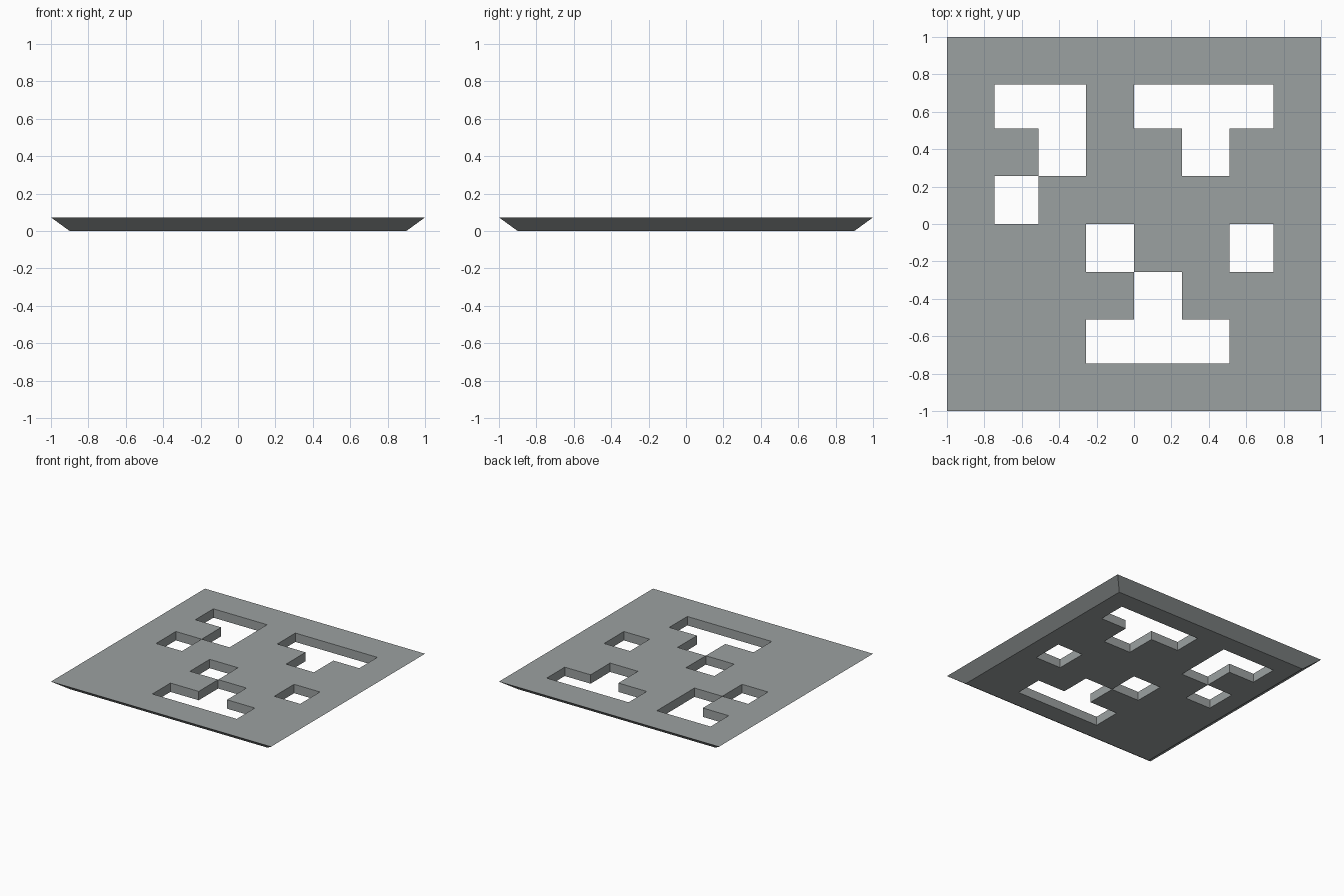
import bpy, bmesh

if "Cube" in bpy.data.objects:
    bpy.data.objects.remove(bpy.data.objects["Cube"])

# Plate laid out on an 8 x 8 cell grid; '.' marks cut-out cells (top row = +y)
LAYOUT = [
    "########",
    "#..#...#",
    "##.##.##",
    "#.######",
    "###.##.#",
    "####.###",
    "###...##",
    "########",
][::-1]
LINES = [-1, -0.745, -0.51, -0.257, 0, 0.257, 0.51, 0.745, 1]
HEIGHT = 0.073
BASE_HALF = 0.9  # the underside is smaller, giving the sloped rim

bm = bmesh.new()
verts = {}


def vert(i, j, top):
    """Shared grid vertex on the top or bottom face."""
    key = (i, j, top)
    if key not in verts:
        x, y = LINES[i], LINES[j]
        if not top:
            x, y = (max(-BASE_HALF, min(BASE_HALF, c)) for c in (x, y))
        verts[key] = bm.verts.new((x, y, HEIGHT if top else 0))
    return verts[key]


def solid(i, j):
    return 0 <= i < 8 and 0 <= j < 8 and LAYOUT[j][i] == "#"


for j in range(8):
    for i in range(8):
        if not solid(i, j):
            continue
        ring = [(i, j), (i + 1, j), (i + 1, j + 1), (i, j + 1)]
        # top and bottom of the cell
        bm.faces.new([vert(*c, True) for c in ring])
        bm.faces.new([vert(*c, False) for c in reversed(ring)])
        # walls wherever the neighbouring cell is empty
        for k, (dx, dy) in enumerate([(0, -1), (1, 0), (0, 1), (-1, 0)]):
            if not solid(i + dx, j + dy):
                a, b = ring[k], ring[(k + 1) % 4]
                bm.faces.new([vert(*a, False), vert(*b, False),
                              vert(*b, True), vert(*a, True)])

mesh = bpy.data.meshes.new("pierced_plate")
bm.to_mesh(mesh)
bm.free()
plate = bpy.data.objects.new("pierced_plate", mesh)
bpy.context.collection.objects.link(plate)

# dark slate grey finish
slate = bpy.data.materials.new("slate_grey")
slate.diffuse_color = (0.33, 0.355, 0.355, 1)
slate.use_nodes = True
slate.node_tree.nodes["Principled BSDF"].inputs["Base Color"].default_value = slate.diffuse_color
mesh.materials.append(slate)
